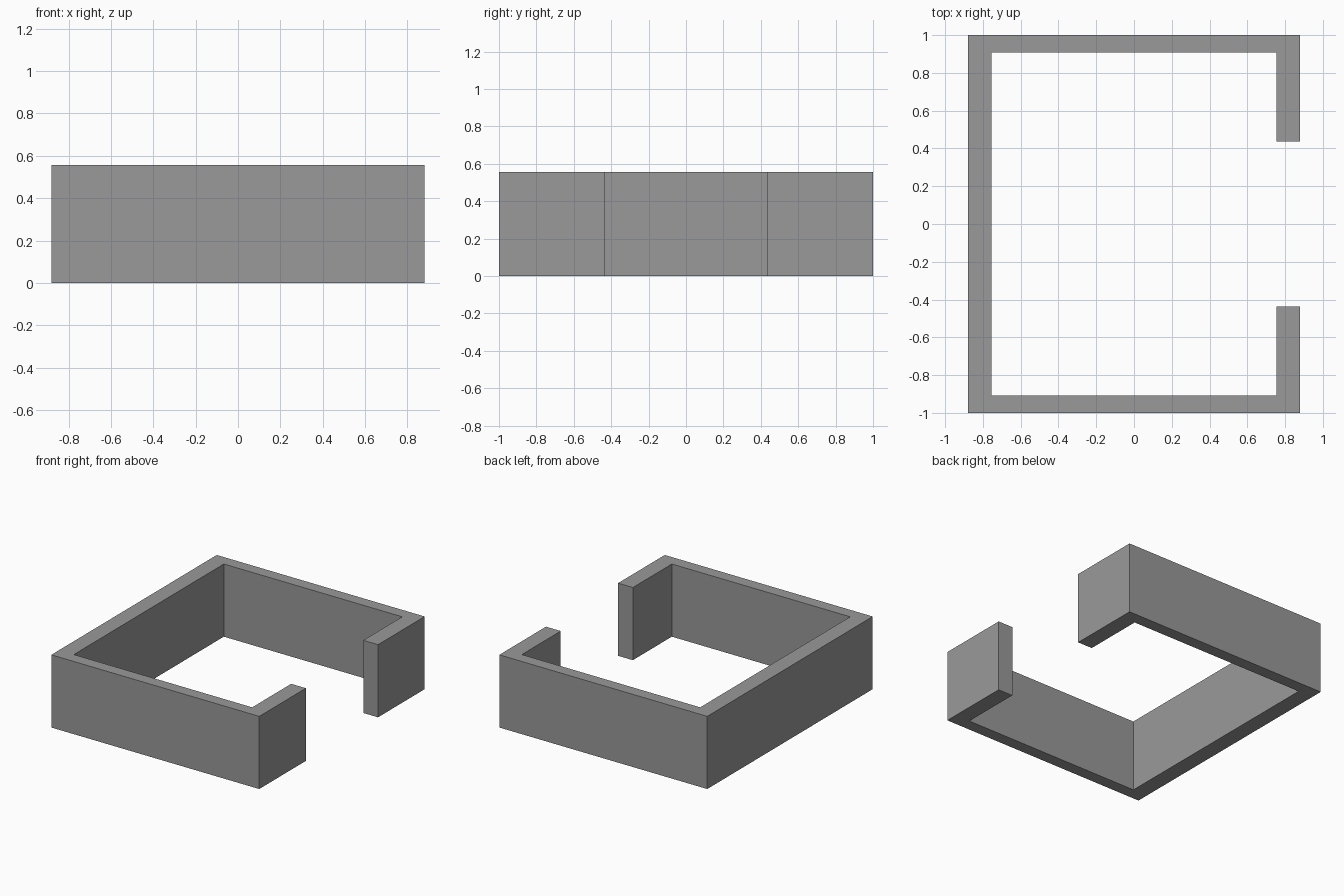
import bpy
import bmesh

cube = bpy.data.objects.get("Cube")
if cube:
    bpy.data.objects.remove(cube, do_unlink=True)

# Plain grey wall material
grey = bpy.data.materials.new("wall grey")
colour = (0.32, 0.32, 0.32, 1)
grey.use_nodes = True
grey.diffuse_color = colour
grey.node_tree.nodes["Principled BSDF"].inputs["Base Color"].default_value = colour

HEIGHT = 0.556
OUT_X, IN_X = 0.88, 0.755
OUT_Y, IN_Y = 1.0, 0.907
GAP = 0.436

# Half of the C-shaped footprint, from the closed side round to the opening
outer = [(-OUT_X, OUT_Y), (OUT_X, OUT_Y), (OUT_X, GAP)]
inner = [(IN_X, GAP), (IN_X, IN_Y), (-IN_X, IN_Y)]
half = outer + inner
mirrored = [(x, -y) for x, y in reversed(half)]

# Extrude the whole footprint into one continuous wall
bm = bmesh.new()
base = bm.faces.new([bm.verts.new((x, y, 0)) for x, y in half + mirrored])
grown = bmesh.ops.extrude_face_region(bm, geom=[base], use_keep_orig=True)
top = [v for v in grown["geom"] if isinstance(v, bmesh.types.BMVert)]
bmesh.ops.translate(bm, verts=top, vec=(0, 0, HEIGHT))
bmesh.ops.recalc_face_normals(bm, faces=bm.faces)

mesh = bpy.data.meshes.new("enclosure_wall")
bm.to_mesh(mesh)
bm.free()
mesh.materials.append(grey)
bpy.context.collection.objects.link(bpy.data.objects.new("enclosure_wall", mesh))
